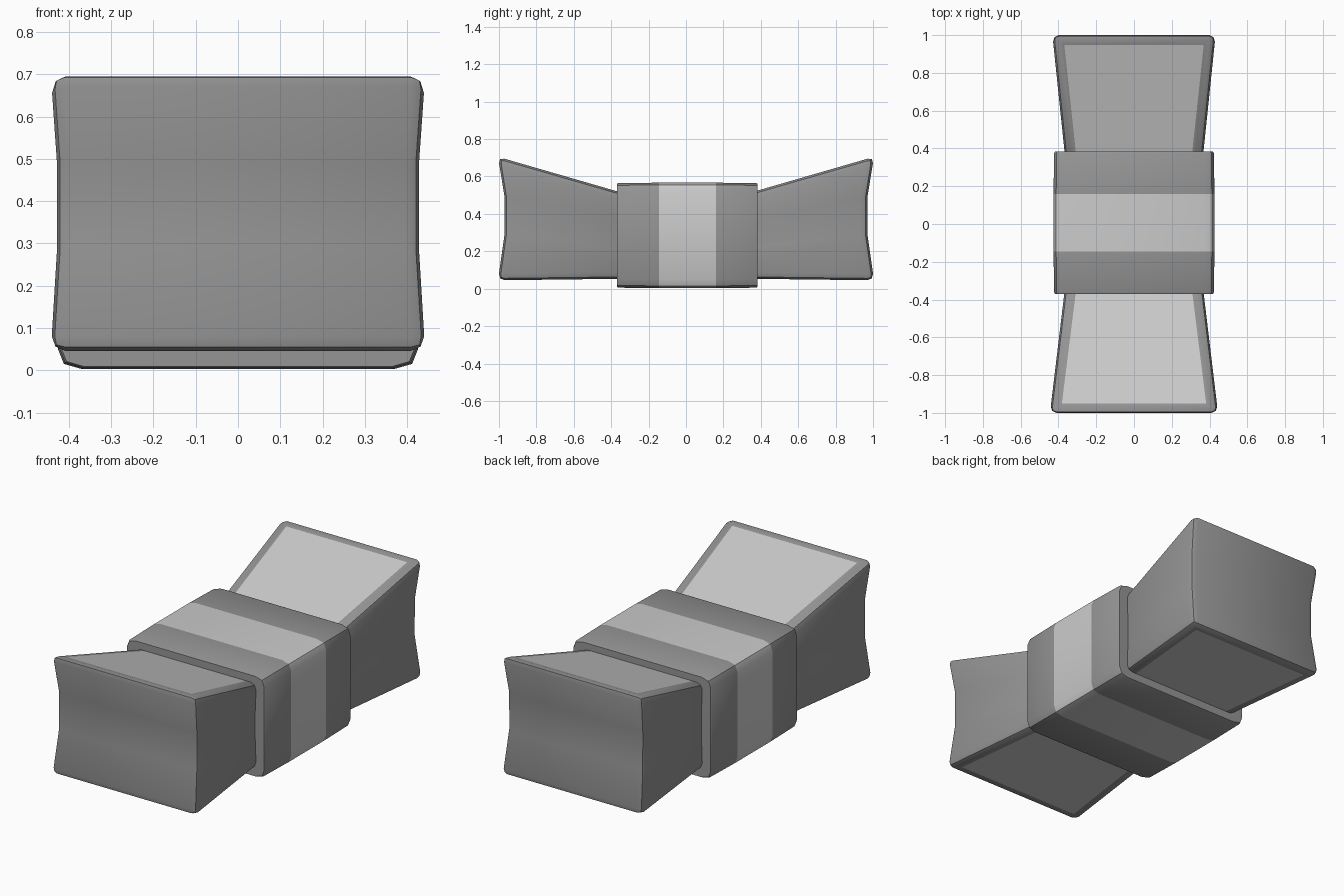
import bpy, bmesh

if "Cube" in bpy.data.objects:
    bpy.data.objects.remove(bpy.data.objects["Cube"])

def material(name, v):
    m = bpy.data.materials.new(name)
    m.diffuse_color = (v, v, v, 1)
    m.use_nodes = True
    m.node_tree.nodes["Principled BSDF"].inputs["Base Color"].default_value = m.diffuse_color
    return m

DARK = material("dark_grey", 0.3)
LIGHT = material("light_grey", 0.8)

def finish(bm, name):
    bmesh.ops.recalc_face_normals(bm, faces=bm.faces[:])
    me = bpy.data.meshes.new(name)
    bm.to_mesh(me)
    bm.free()
    me.materials.append(DARK)
    me.materials.append(LIGHT)
    ob = bpy.data.objects.new(name, me)
    bpy.context.collection.objects.link(ob)
    bpy.ops.object.select_all(action='DESELECT')
    ob.select_set(True)
    bpy.context.view_layer.objects.active = ob
    bpy.ops.object.shade_smooth_by_angle(angle=0.6)
    return ob

def loft(bm, rings):
    """Bridge equal-length point rings and cap both ends."""
    vs = [[bm.verts.new(p) for p in r] for r in rings]
    n = len(vs[0])
    spans = []
    for a, b in zip(vs, vs[1:]):
        spans.append([bm.faces.new((a[i], a[(i + 1) % n], b[(i + 1) % n], b[i])) for i in range(n)])
    return vs, spans

# Flared end blocks with waisted outer faces and pale top and bottom panels
def end_block(name, s, half_w):
    bm = bmesh.new()
    def ring(levels):
        right = [(x, s * y, z) for x, y, z in levels]
        return right + [(-x, y, z) for x, y, z in reversed(right)]
    inner = ring([(0.35, 0.2, 0.055), (0.345, 0.2, 0.2), (0.345, 0.2, 0.33), (0.35, 0.2, 0.472)])
    w = half_w
    outer = ring([(w, 1.005, 0.045), (w - 0.015, 0.97, 0.29),
                  (w - 0.015, 0.97, 0.49), (w, 1.005, 0.705)])
    vs, _ = loft(bm, [inner, outer])
    for v in vs:
        for i in range(3):
            bm.faces.new((v[i], v[i + 1], v[6 - i], v[7 - i]))
    bmesh.ops.recalc_face_normals(bm, faces=bm.faces[:])
    sharp = [e for e in bm.edges if e.calc_face_angle(0) > 0.6]
    bmesh.ops.bevel(bm, geom=sharp, offset=0.035, segments=2, profile=0.5, affect='EDGES')
    bm.normal_update()
    for d in (1, -1):
        panel = max((f for f in bm.faces if f.normal.z * d > 0.9), key=lambda f: f.calc_area())
        bmesh.ops.inset_individual(bm, faces=[panel], thickness=0.035)
        panel.material_index = 1
    return finish(bm, name)

end_block("front_block", -1, 0.447)
end_block("back_block", 1, 0.434)

# Central band with chamfered corners and a pale stripe
bm = bmesh.new()
corner = [(0.37, 0.282), (0.412, 0.27), (0.426, 0.235)]
half = corner[::-1] + [(-x, z) for x, z in corner]
section = half + [(-x, -z) for x, z in half]
stations = [(-0.37, 0.016), (-0.362, 0.007), (-0.145, 0), (0.16, 0), (0.375, 0.007), (0.383, 0.016)]
rings = [[(x * (1 - d), y, 0.285 + z * (1 - 1.3 * d)) for x, z in section] for y, d in stations]
vs, spans = loft(bm, rings)
for f in spans[2]:
    f.material_index = 1
for v in (vs[0], vs[-1]):
    bm.faces.new(v)
finish(bm, "centre_band")
